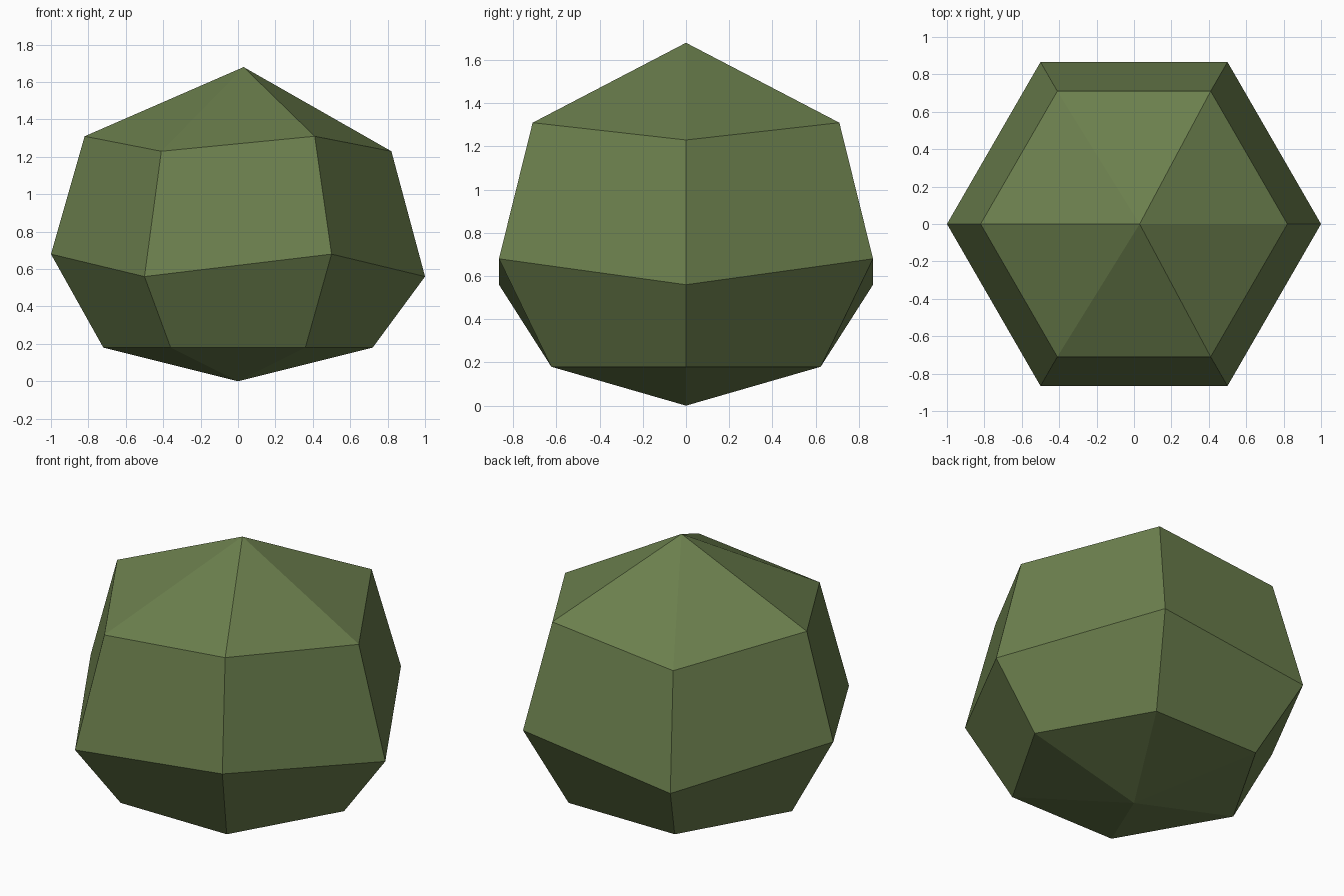
import bpy, bmesh, math

if "Cube" in bpy.data.objects:
    bpy.data.objects.remove(bpy.data.objects["Cube"])

SIDES = 6
# (radius, height of even corners, height of odd corners), bottom to top
RINGS = [(0.72, 0.18, 0.18), (1.0, 0.56, 0.68), (0.82, 1.23, 1.31)]

green = bpy.data.materials.new("olive green")
green.diffuse_color = (0.147, 0.212, 0.074, 1)
green.use_nodes = True
green.node_tree.nodes["Principled BSDF"].inputs["Base Color"].default_value = green.diffuse_color

bm = bmesh.new()
# Zigzag six-sided rings
rings = []
for r, z_even, z_odd in RINGS:
    rings.append([bm.verts.new((r * math.cos(math.tau * i / SIDES),
                                r * math.sin(math.tau * i / SIDES),
                                z_odd if i % 2 else z_even))
                  for i in range(SIDES)])
# Bottom point and slightly offset peak
base = bm.verts.new((0, 0, 0))
peak = bm.verts.new((0.03, 0, 1.68))

for i in range(SIDES):
    j = (i + 1) % SIDES
    bm.faces.new((base, rings[0][j], rings[0][i]))
    for lo, hi in zip(rings, rings[1:]):
        bm.faces.new((lo[i], lo[j], hi[j], hi[i]))
    bm.faces.new((rings[-1][i], rings[-1][j], peak))
bmesh.ops.recalc_face_normals(bm, faces=bm.faces)

# Faceted bush
mesh = bpy.data.meshes.new("bush")
bm.to_mesh(mesh)
bm.free()
mesh.materials.append(green)
bush = bpy.data.objects.new("bush", mesh)
bpy.context.collection.objects.link(bush)
